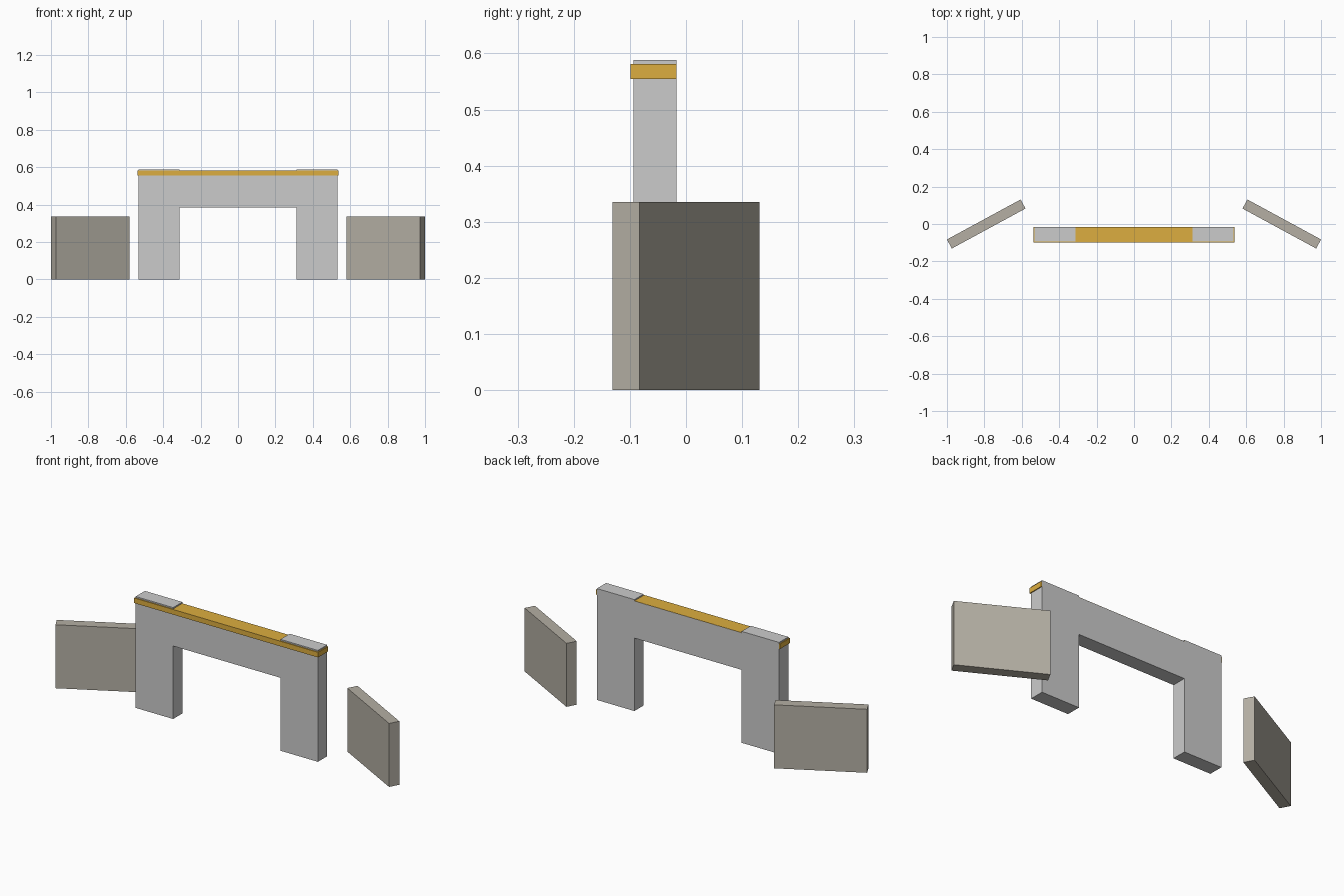
import bpy, bmesh
from math import radians
from mathutils import Matrix

if "Cube" in bpy.data.objects:
    bpy.data.objects.remove(bpy.data.objects["Cube"])


def material(name, rgb):
    m = bpy.data.materials.new(name)
    m.diffuse_color = (*rgb, 1)
    m.use_nodes = True
    m.node_tree.nodes["Principled BSDF"].inputs["Base Color"].default_value = m.diffuse_color
    return m


def make_object(name, bm, mat=None):
    bmesh.ops.recalc_face_normals(bm, faces=bm.faces)
    me = bpy.data.meshes.new(name)
    bm.to_mesh(me)
    bm.free()
    ob = bpy.data.objects.new(name, me)
    bpy.context.collection.objects.link(ob)
    if mat:
        me.materials.append(mat)
    return ob


def box(name, size, centre, mat, angle=0):
    bm = bmesh.new()
    bmesh.ops.create_cube(bm, size=1, matrix=Matrix.Translation(centre)
                          @ Matrix.Rotation(angle, 4, 'Z')
                          @ Matrix.Diagonal((*size, 1)))
    return make_object(name, bm, mat)


gold = material("gold", (0.72, 0.42, 0.05))
stone = material("warm_stone", (0.46, 0.43, 0.37))

# Gateway: half profile (x, z) mirrored into one arch, extruded in y
FRONT, BACK = -0.0935, -0.0165
half = [(0.313, 0.385), (0.313, 0), (0.532, 0), (0.532, 0.588),
        (0.313, 0.588), (0.313, 0.58)]
profile = half + [(-x, z) for x, z in reversed(half)]
bm = bmesh.new()
face = bm.faces.new([bm.verts.new((x, FRONT, z)) for x, z in profile])
ext = bmesh.ops.extrude_face_region(bm, geom=[face])
bmesh.ops.translate(bm, vec=(0, BACK - FRONT, 0),
                    verts=[v for v in ext["geom"] if isinstance(v, bmesh.types.BMVert)])
make_object("gateway_arch", bm)

# Gold trim band, overhanging the front and both ends
box("gold_trim", (1.074, 0.082, 0.027), (0, -0.058, 0.5675), gold)

# Angled side walls
for side, name in ((-1, "left_wall"), (1, "right_wall")):
    box(name, (0.448, 0.055, 0.335), (side * 0.79, 0, 0.1675), stone,
        -side * radians(28.5))
